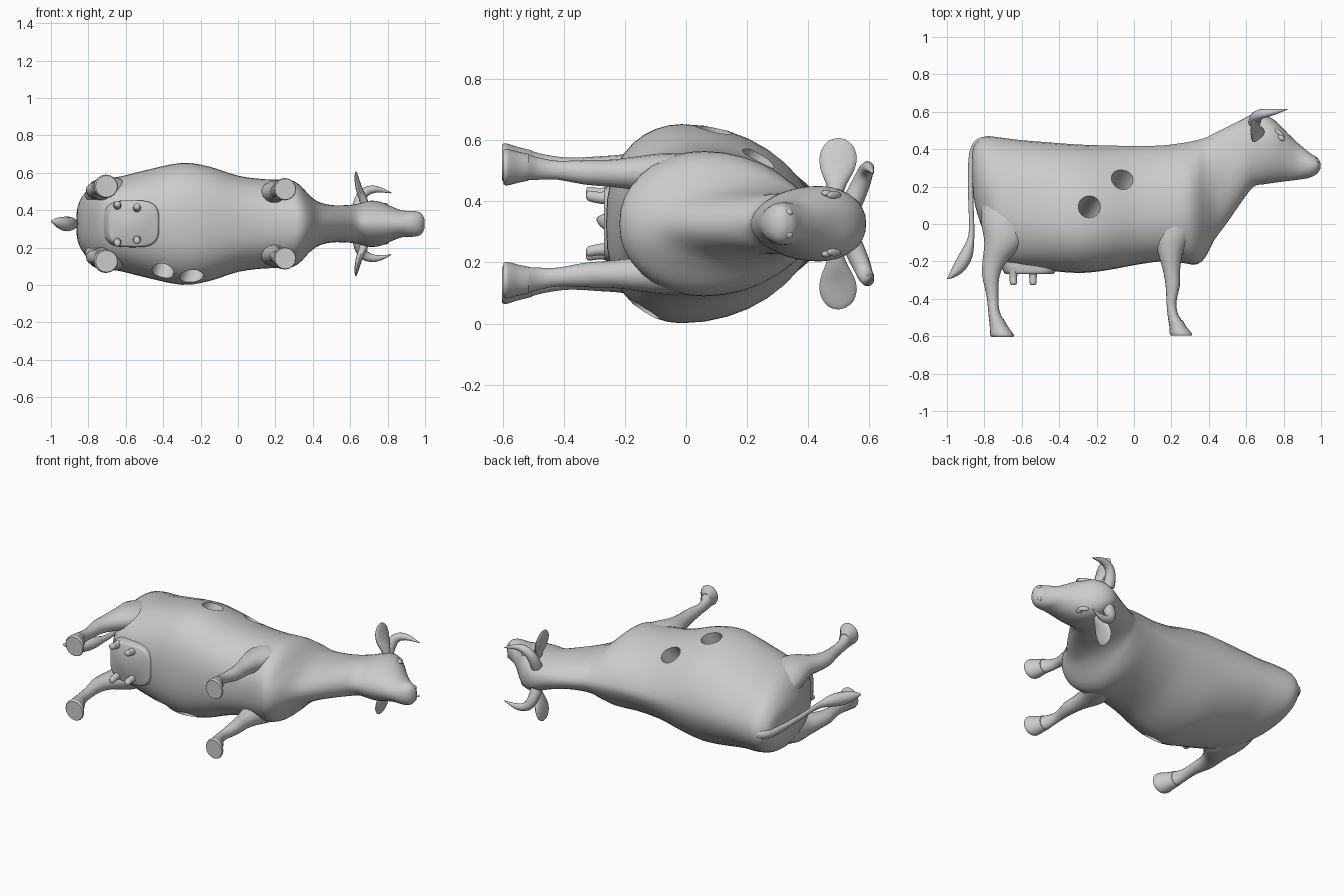
import bpy, bmesh, math
from mathutils import Vector

if "Cube" in bpy.data.objects:
    bpy.data.objects.remove(bpy.data.objects["Cube"], do_unlink=True)

MID = 0.327  # height of the symmetry plane; the animal lies on its side

grey = bpy.data.materials.new("plain_grey")
grey.use_nodes = True
grey.diffuse_color = (0.6, 0.6, 0.6, 1)
grey.node_tree.nodes["Principled BSDF"].inputs["Base Color"].default_value = (0.6, 0.6, 0.6, 1)


def smooth_rows(rows, steps):
    """Catmull-Rom interpolation of rows of numbers."""
    out = []
    for i in range(len(rows) - 1):
        a, b, c, d = rows[max(i - 1, 0)], rows[i], rows[i + 1], rows[min(i + 2, len(rows) - 1)]
        for k in range(steps):
            t = k / steps
            out.append([0.5 * (2 * q + (r - p) * t + (2 * p - 5 * q + 4 * r - s) * t * t
                               + (3 * q - p - 3 * r + s) * t ** 3)
                        for p, q, r, s in zip(a, b, c, d)])
    out.append(list(rows[-1]))
    return out


def spow(v, p):
    return math.copysign(abs(v) ** p, v)


def finish(ob, angle=40):
    bpy.ops.object.select_all(action='DESELECT')
    ob.select_set(True)
    bpy.context.view_layer.objects.active = ob
    bpy.ops.object.shade_smooth_by_angle(angle=math.radians(angle))


def loft(name, rings):
    """Closed skin over rings of points."""
    bm = bmesh.new()
    loops = [[bm.verts.new(p) for p in ring] for ring in rings]
    n = len(loops[0])
    for a, b in zip(loops, loops[1:]):
        for i in range(n):
            j = (i + 1) % n
            bm.faces.new((a[i], a[j], b[j], b[i]))
    bm.faces.new(loops[0])
    bm.faces.new(loops[-1])
    bmesh.ops.recalc_face_normals(bm, faces=bm.faces)
    mesh = bpy.data.meshes.new(name)
    bm.to_mesh(mesh)
    bm.free()
    mesh.materials.append(grey)
    ob = bpy.data.objects.new(name, mesh)
    bpy.context.collection.objects.link(ob)
    finish(ob)
    return ob


def tube(name, rows, ref, axis=None, side=1, sides=16, power=1.0):
    """Rows are x, y, sideways offset, radius across, radius along ref."""
    rows = smooth_rows(rows, 3)
    pts = [Vector((r[0], r[1], MID + side * r[2])) for r in rows]
    angs = [2 * math.pi * k / sides for k in range(sides)]
    rings = []
    for i, (p, r) in enumerate(zip(pts, rows)):
        t = Vector(axis) if axis else (pts[min(i + 1, len(pts) - 1)] - pts[max(i - 1, 0)]).normalized()
        u = Vector(ref)
        u = (u - t * u.dot(t)).normalized()
        v = t.cross(u)
        ra, rb = max(r[3], 0.002), max(r[4], 0.002)
        rings.append([p + v * ra * spow(math.cos(a), power) + u * rb * spow(math.sin(a), power) for a in angs])
    return loft(name, rings)


def ball(name, loc, radii, rot=0):
    bpy.ops.mesh.primitive_uv_sphere_add(segments=16, ring_count=10, location=loc, rotation=(0, 0, rot))
    ob = bpy.context.object
    ob.name = name
    ob.scale = radii
    ob.data.materials.append(grey)
    finish(ob)


# Body, neck and head: x, back line, belly line, level of widest point, half width
body_rows = [
    (-.864, .39, .22, .5, .05), (-.85, .43, .10, .48, .115), (-.80, .468, -.05, .45, .185),
    (-.72, .463, -.20, .42, .235), (-.62, .45, -.235, .40, .255), (-.5, .44, -.245, .38, .285),
    (-.3, .425, -.262, .36, .326), (-.15, .42, -.248, .36, .305), (0, .417, -.22, .38, .257),
    (.15, .42, -.20, .4, .238), (.27, .435, -.21, .42, .236), (.33, .447, -.217, .43, .208),
    (.38, .46, -.18, .46, .155), (.43, .485, -.085, .5, .118), (.5, .52, .01, .5, .10),
    (.58, .56, .125, .5, .10), (.64, .588, .20, .55, .107), (.70, .583, .213, .6, .123),
    (.76, .548, .222, .62, .118), (.82, .487, .23, .6, .093), (.88, .43, .237, .5, .071),
    (.94, .38, .248, .5, .069), (.98, .355, .27, .5, .056), (.998, .325, .30, .5, .022)]
# Squareness of the section above and below its widest point: x, upper, lower
section_keys = [(-.9, 1.0, .8), (-.3, 1.1, .8), (-.05, 1.3, .8), (.3, 1.3, .85),
                (.5, 1.0, 1.0), (.68, .8, 1.1), (.82, .85, 1.0), (1.0, 1.0, 1.0)]


def section_powers(x):
    for (x0, u0, l0), (x1, u1, l1) in zip(section_keys, section_keys[1:]):
        if x <= x1:
            t = (x - x0) / (x1 - x0)
            return u0 + (u1 - u0) * t, l0 + (l1 - l0) * t
    return 1.0, 1.0


rings = []
for x, top, bot, m, w in smooth_rows(body_rows, 3):
    c = bot + m * (top - bot)
    upper, lower = section_powers(x)
    ring = []
    for k in range(36):
        a = 2 * math.pi * k / 36
        s = math.sin(a)
        lateral = spow(math.cos(a), upper if s > 0 else lower) * w
        ring.append((x, c + s * (top - c if s > 0 else c - bot), MID + lateral))
    rings.append(ring)
body = loft("body", rings)

# Two round channels right through the trunk
for start, end in (((-.06, .245, .55), (-.24, -.12, .07)), ((-.24, .09, .63), (-.40, -.15, .08))):
    a, b = Vector(start), Vector(end)
    d = b - a
    bpy.ops.mesh.primitive_cylinder_add(vertices=32, radius=.059, depth=d.length + .3, location=(a + b) / 2)
    cutter = bpy.context.object
    cutter.name = "channel_cutter"
    cutter.hide_render = True
    cutter.rotation_euler = d.to_track_quat('Z', 'Y').to_euler()
    cutter.data.materials.append(grey)
    mod = body.modifiers.new("channel", 'BOOLEAN')
    mod.operation = 'DIFFERENCE'
    mod.solver = 'EXACT'
    mod.object = cutter
    bpy.context.view_layer.objects.active = body
    bpy.ops.object.modifier_apply(modifier=mod.name)
    bpy.data.objects.remove(cutter, do_unlink=True)
finish(body)

# Paired parts: x, y, sideways offset, two radii
hind_leg = [
    (-.70, .22, .08, .10, .06), (-.69, .10, .135, .125, .085), (-.69, 0, .168, .125, .08),
    (-.695, -.10, .183, .105, .067), (-.745, -.20, .18, .065, .048), (-.765, -.28, .18, .046, .041),
    (-.757, -.38, .183, .032, .033), (-.75, -.46, .19, .030, .036), (-.737, -.51, .195, .038, .044)]
hind_hoof = [(-.737, -.505, .195, .039, .045), (-.722, -.55, .198, .049, .053),
             (-.707, -.59, .2, .063, .063), (-.703, -.603, .2, .058, .058)]
front_leg = [
    (.22, .20, .10, .07, .06), (.23, .08, .135, .11, .08), (.215, -.04, .16, .10, .072),
    (.195, -.14, .165, .07, .058), (.20, -.24, .165, .047, .045), (.207, -.33, .168, .038, .040),
    (.20, -.42, .175, .026, .031), (.207, -.48, .18, .028, .036), (.222, -.52, .185, .038, .043)]
front_hoof = [(.222, -.515, .185, .039, .044), (.235, -.55, .185, .046, .051),
              (.25, -.585, .185, .059, .060), (.253, -.597, .185, .055, .056)]
horn = [(.645, .545, .07, .034, .034), (.652, .57, .125, .031, .031), (.68, .588, .17, .026, .026),
        (.74, .598, .185, .018, .018), (.82, .613, .165, .002, .002)]
ear = [(.68, .49, .09, .022, .022), (.67, .492, .13, .022, .034), (.65, .495, .18, .018, .056),
       (.638, .50, .225, .014, .060), (.632, .508, .262, .008, .042), (.63, .512, .278, .002, .012)]

for side, label in ((1, "upper"), (-1, "lower")):
    for name, rows in (("hind_leg", hind_leg), ("hind_hoof", hind_hoof),
                       ("front_leg", front_leg), ("front_hoof", front_hoof)):
        tube(f"{name}_{label}", rows, (0, 0, 1), (0, -1, 0), side)
    tube(f"horn_{label}", horn, (0, 1, 0), None, side, 12)
    tube(f"ear_{label}", ear, (0, 1, 0), None, side)
    # Face details
    ball(f"eye_{label}", (.787, .46, MID + side * .099), (.020, .015, .012), -.6)
    ball(f"brow_{label}", (.778, .485, MID + side * .093), (.034, .012, .014), -.7)
    ball(f"nostril_{label}", (.975, .335, MID + side * .036), (.014, .016, .013))
    # Teats
    for i, (x, w) in enumerate(((-.645, .098), (-.54, .085))):
        tube(f"teat_{label}_{i + 1}", [(x, -.25, w, .024, .024), (x, -.285, w, .020, .020),
                                       (x, -.318, w + .006, .018, .018), (x, -.327, w + .006, .008, .008)],
             (0, 0, 1), (0, -1, 0), side, 10)

# Udder
tube("udder", [(-.58, -.05, 0, .15, .12), (-.575, -.17, 0, .15, .125), (-.56, -.25, 0, .14, .125),
               (-.56, -.268, 0, .125, .115)], (0, 0, 1), (0, -1, 0), sides=28, power=.6)

# Tail with its tuft
tube("tail", [(-.78, .445, 0, .024, .03), (-.83, .432, 0, .024, .028), (-.86, .38, 0, .020, .024),
              (-.872, .28, 0, .016, .018), (-.872, .12, 0, .014, .015), (-.868, 0, 0, .014, .015),
              (-.872, -.08, 0, .018, .02), (-.895, -.16, 0, .034, .036), (-.93, -.225, 0, .034, .038),
              (-.972, -.272, .01, .018, .022), (-.998, -.292, .015, .002, .004)], (0, 0, 1), sides=12)
